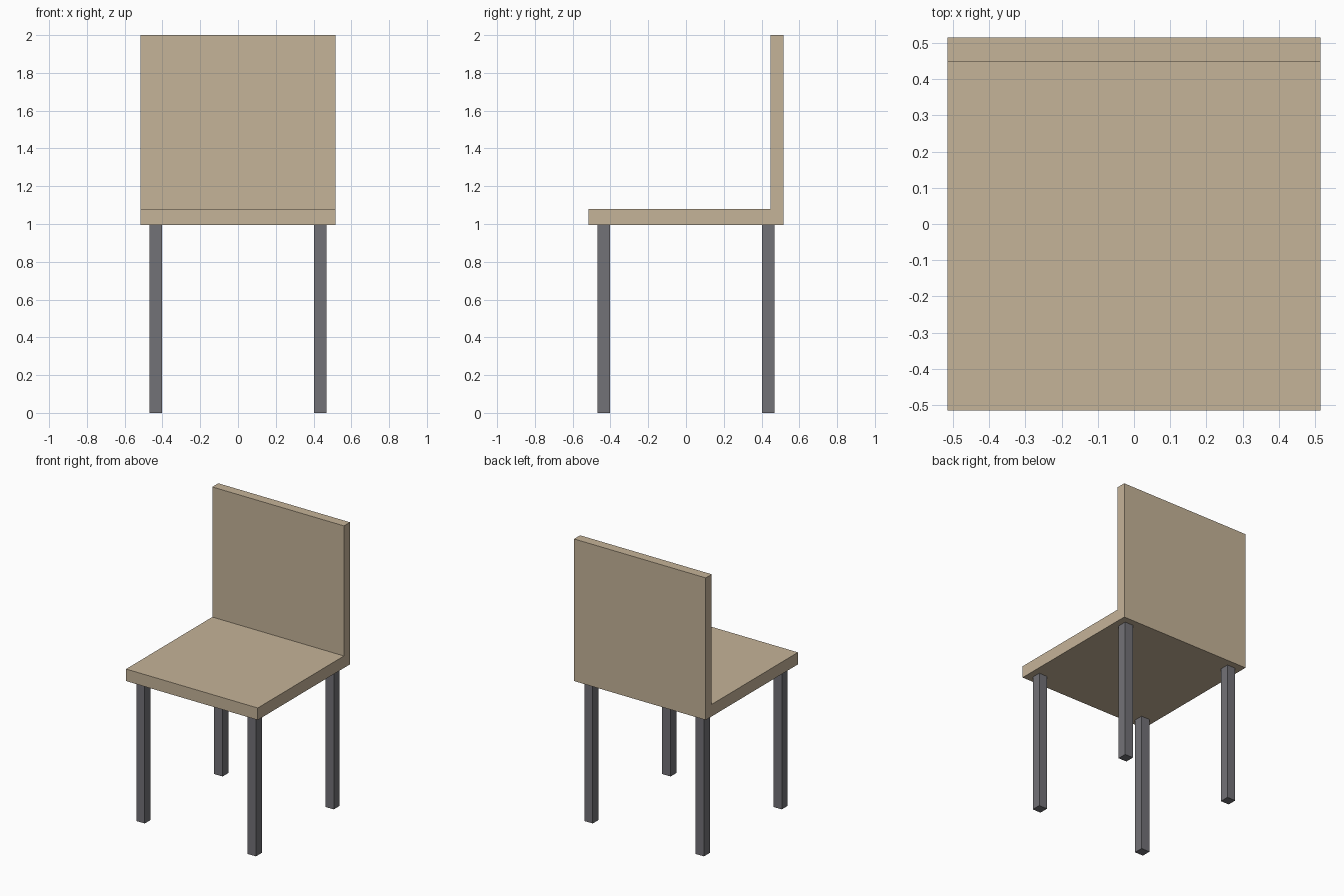
import bpy
import bmesh

cube = bpy.data.objects.get("Cube")
if cube:
    bpy.data.objects.remove(cube, do_unlink=True)


def make_material(name, rgb):
    mat = bpy.data.materials.new(name)
    mat.use_nodes = True
    mat.diffuse_color = (*rgb, 1)
    mat.node_tree.nodes["Principled BSDF"].inputs["Base Color"].default_value = (*rgb, 1)
    return mat


def extrude_profile(name, profile, direction, mat):
    """Solid made by sweeping a flat outline along a direction."""
    bm = bmesh.new()
    face = bm.faces.new([bm.verts.new(p) for p in profile])
    swept = bmesh.ops.extrude_face_region(bm, geom=[face], use_keep_orig=True)
    verts = [g for g in swept["geom"] if isinstance(g, bmesh.types.BMVert)]
    bmesh.ops.translate(bm, verts=verts, vec=direction)
    bmesh.ops.recalc_face_normals(bm, faces=bm.faces)
    mesh = bpy.data.meshes.new(name)
    bm.to_mesh(mesh)
    bm.free()
    mesh.materials.append(mat)
    obj = bpy.data.objects.new(name, mesh)
    bpy.context.collection.objects.link(obj)
    return obj


tan = make_material("tan wood", (0.558, 0.451, 0.314))
grey = make_material("dark grey metal", (0.171, 0.168, 0.184))

HALF = 0.515        # half width and depth of the seat
SEAT_BOTTOM, SEAT_TOP, TOP = 0.995, 1.08, 2.0
BACK_FRONT = 0.448  # front face of the backrest

# Seat and backrest: one L-shaped side outline swept across the width
outline = [(-HALF, SEAT_BOTTOM), (HALF, SEAT_BOTTOM), (HALF, TOP),
           (BACK_FRONT, TOP), (BACK_FRONT, SEAT_TOP), (-HALF, SEAT_TOP)]
extrude_profile("seat_and_backrest", [(-HALF, y, z) for y, z in outline],
                (2 * HALF, 0, 0), tan)

# Four square legs, set in from the seat corners
LEG, INSET = 0.033, 0.435
for side, sx in (("left", 1), ("right", -1)):
    for end, sy in (("front", -1), ("back", 1)):
        x, y = sx * INSET, sy * INSET
        square = [(x - LEG, y - LEG, 0), (x + LEG, y - LEG, 0),
                  (x + LEG, y + LEG, 0), (x - LEG, y + LEG, 0)]
        extrude_profile(f"{end}_{side}_leg", square, (0, 0, SEAT_BOTTOM), grey)
